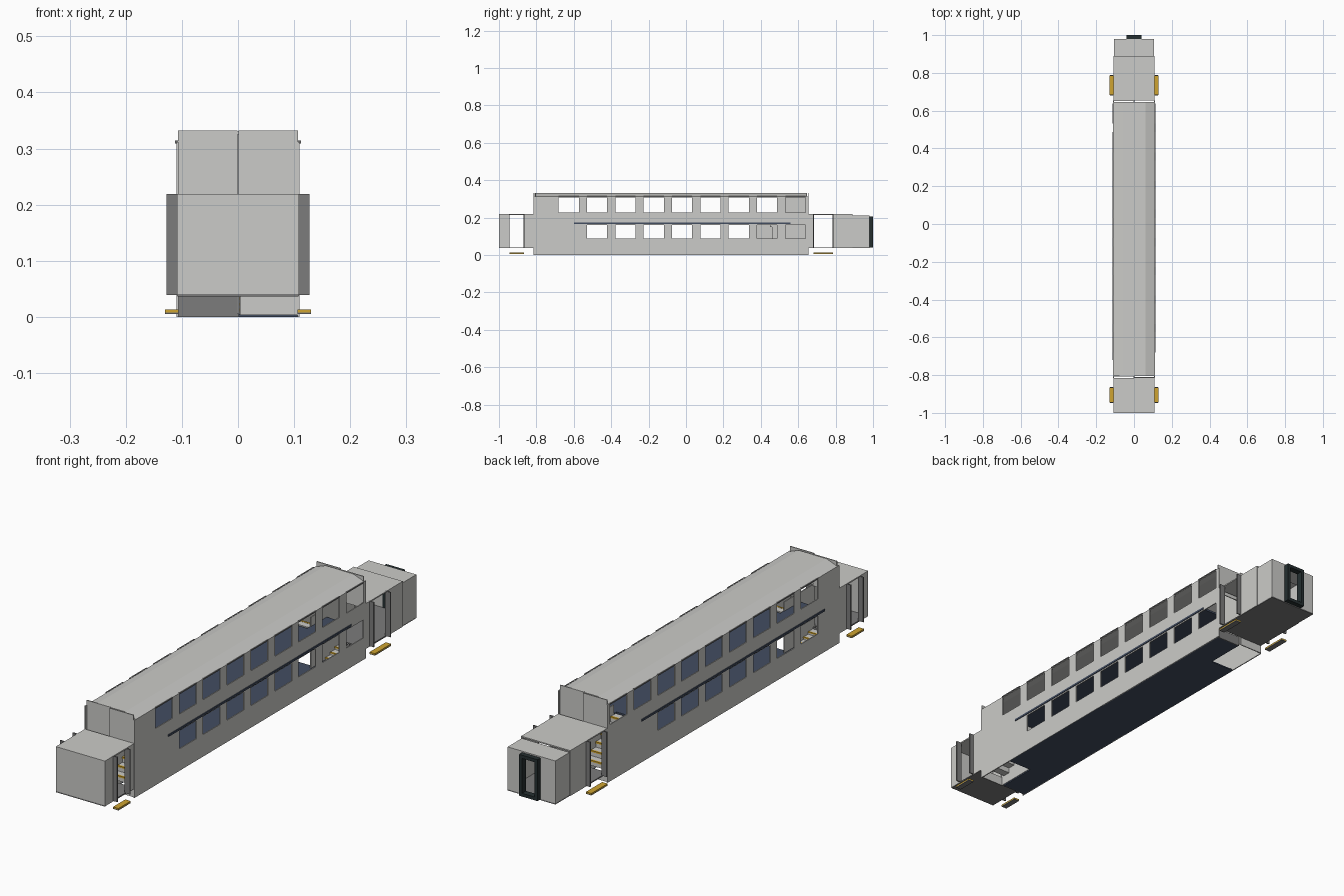
import bpy, bmesh

cube = bpy.data.objects.get("Cube")
if cube:
    bpy.data.objects.remove(cube, do_unlink=True)


def material(name, rgb):
    m = bpy.data.materials.new(name)
    m.use_nodes = True
    m.diffuse_color = (*rgb, 1)
    m.node_tree.nodes["Principled BSDF"].inputs["Base Color"].default_value = (*rgb, 1)
    return m


LIGHT = material("light grey", (0.6, 0.6, 0.58))
DARK = material("dark grey", (0.2, 0.2, 0.2))
NAVY = material("navy floor", (0.055, 0.075, 0.12))
GOLD = material("step yellow", (0.62, 0.37, 0.03))
BLACK = material("gangway rubber", (0.018, 0.028, 0.03))


def finish(name, bm, mat):
    bmesh.ops.recalc_face_normals(bm, faces=bm.faces)
    me = bpy.data.meshes.new(name)
    bm.to_mesh(me)
    bm.free()
    ob = bpy.data.objects.new(name, me)
    me.materials.append(mat)
    bpy.context.collection.objects.link(ob)
    return ob


def box(name, xs, ys, zs, mat=LIGHT):
    lo = [min(p) for p in (xs, ys, zs)]
    hi = [max(p) for p in (xs, ys, zs)]
    bm = bmesh.new()
    bmesh.ops.create_cube(bm, size=1)
    for v in bm.verts:
        v.co = [hi[i] if v.co[i] > 0 else lo[i] for i in range(3)]
    return finish(name, bm, mat)


MID = -0.08             # centre of the tall body along y
FRONT, REAR = -0.815, 0.655
W = 0.11                # half width


def turned(s, pair, centre=0.0):
    """Pair of coordinates, turned half round for s = -1."""
    return [centre + s * (p - centre) for p in pair]


# Side walls: a grid of cells with the window cells left out
def side_wall(name, s, holes):
    ys = sorted({FRONT, REAR} | {v for h in holes for v in h[:2]})
    zs = sorted({0.0, 0.312} | {v for h in holes for v in h[2:]})
    bm = bmesh.new()
    for y0, y1 in zip(ys, ys[1:]):
        for z0, z1 in zip(zs, zs[1:]):
            cy, cz = (y0 + y1) / 2, (z0 + z1) / 2
            if any(a < cy < b and c < cz < d for a, b, c, d in holes):
                continue
            bm.faces.new([bm.verts.new((s * W, y, z)) for y, z in
                          ((y0, z0), (y1, z0), (y1, z1), (y0, z1))])
    bmesh.ops.remove_doubles(bm, verts=bm.verts, dist=1e-5)
    ob = finish(name, bm, LIGHT)
    for p in ob.data.polygons:
        if p.normal.x * s < 0:
            p.flip()
    ob.data.update()
    mod = ob.modifiers.new("thickness", "SOLIDIFY")
    mod.thickness = 0.004
    mod.offset = -1


centres = [-0.627 + 0.1515 * i for i in range(9)]
for s, side, lower in ((1, "left", centres[1:]), (-1, "right", centres[:7])):
    holes = [(c - 0.054, c + 0.054, 0.228, 0.31) for c in centres]
    holes += [(c - 0.054, c + 0.054, 0.088, 0.16) for c in lower]
    side_wall(side + "_side_wall", s, holes)
    for c in centres:
        box(side + "_window_lip", (s * 0.107, s * 0.1125), (c - 0.054, c + 0.054),
            (0.309, 0.314), DARK)

# Roof with sloped shoulders
top = [(-W, 0.312), (-0.062, 0.33), (0.062, 0.33), (W, 0.312)]
outline = top + [(x, z - 0.005) for x, z in reversed(top)]
bm = bmesh.new()
f = bm.faces.new([bm.verts.new((x, FRONT + 0.01, z)) for x, z in outline])
ext = bmesh.ops.extrude_face_region(bm, geom=[f])["geom"]
for v in ext:
    if isinstance(v, bmesh.types.BMVert):
        v.co.y = REAR - 0.01
finish("roof", bm, LIGHT)

# Both body ends: the second is the first turned half round
for s, end in ((1, "front"), (-1, "rear")):
    def part(name, xs, ys, zs, mat=LIGHT):
        box(end + "_" + name, turned(s, xs), turned(s, ys, MID), zs, mat)

    # Bulkhead halves, standing above the roof shoulders
    part("bulkhead_up_side", (0.001, 0.107), (FRONT, FRONT + 0.004), (0.205, 0.332))
    part("bulkhead_down_side", (-0.107, -0.001), (FRONT + 0.008, FRONT + 0.012), (0.205, 0.332))
    part("sill_up_side", (0.004, 0.107), (FRONT, FRONT + 0.004), (0.003, 0.04))
    part("sill_down_side", (-0.107, 0.002), (FRONT + 0.008, FRONT + 0.012), (0.0, 0.04), DARK)
    part("stair_divider", (-0.002, 0.002), (FRONT, -0.62), (0.005, 0.21))

    # Floors, leaving the stairwell open; the upper one shows as a stripe outside
    part("lower_floor", (0, 0.108), (-0.64, MID), (0, 0.005), NAVY)
    part("lower_floor_by_stairs", (-0.108, 0), (FRONT + 0.012, MID), (0, 0.005), NAVY)
    part("upper_floor", (0, 0.113), (-0.6, MID), (0.165, 0.173), NAVY)
    part("upper_floor_by_stairs", (-0.113, 0), (-0.72, MID), (0.165, 0.173), NAVY)

    # Stairs up to the upper deck, with yellow nosings
    steps = 6
    rise, run = 0.13 / steps, 0.19 / steps
    for i in range(steps):
        y, z = FRONT + 0.015 + i * run, 0.042 + (i + 1) * rise
        part("stair_up", (0.003, 0.105), (y, y + run), (z - rise, z))
        part("stair_nosing", (0.003, 0.105), (y - 0.003, y + 0.005), (z - 0.005, z + 0.001), GOLD)
    # Stairs down to the lower deck
    for i in range(3):
        y = FRONT + 0.015 + i * 0.03
        part("stair_down", (-0.105, -0.003), (y, y + 0.03), (0.004, 0.034 - i * 0.01))
        part("stair_down_nosing", (-0.105, -0.003), (y + 0.025, y + 0.031),
             (0.03 - i * 0.01, 0.035 - i * 0.01), GOLD)

box("upper_partition", (-0.002, 0.002), (0.53, 0.645), (0.173, 0.326))

# Low entrance sections with a doorway on each side
sections = (("front", -1.0, FRONT, -0.945, -0.865), ("rear", REAR, 0.89, 0.682, 0.787))
for end, y0, y1, d0, d1 in sections:
    box(end + "_entrance_roof", (-0.109, 0.109), (y0, y1), (0.214, 0.219))
    box(end + "_entrance_floor", (-0.108, 0.108), (y0, y1), (0.036, 0.041), DARK)
    for s, side in ((1, "left"), (-1, "right")):
        tag = f"{end}_{side}_"
        for a, b in ((y0, d0), (d1, y1)):
            box(tag + "entrance_wall", (s * 0.105, s * 0.109), (a, b), (0.037, 0.216))
        for d in (d0, d1):
            box(tag + "door_leaf", (s * 0.103, s * 0.127), (d - 0.0025, d + 0.0025),
                (0.039, 0.219), DARK)
        box(tag + "entry_step", (s * 0.106, s * 0.13), (d0 + 0.001, d1 - 0.001),
            (0.008, 0.013), GOLD)
        box(tag + "entry_step_base", (s * 0.106, s * 0.13), (d0 + 0.001, d1 - 0.001),
            (0.005, 0.008), DARK)
box("front_end_wall", (-0.109, 0.109), (-1.0, -0.995), (0.037, 0.219))

# Narrower tail behind the rear entrance, with a through doorway
box("tail_roof", (-0.106, 0.106), (0.89, 0.98), (0.206, 0.211))
box("tail_floor", (-0.106, 0.106), (0.89, 0.98), (0.036, 0.041), DARK)
box("tail_end_lintel", (-0.03, 0.03), (0.976, 0.98), (0.196, 0.21))
for s, side in ((1, "left"), (-1, "right")):
    box(side + "_tail_wall", (s * 0.102, s * 0.106), (0.89, 0.98), (0.037, 0.21))
    box(side + "_tail_end_wall", (s * 0.03, s * 0.106), (0.976, 0.98), (0.037, 0.21))
    box(side + "_gangway_post", (s * 0.028, s * 0.041), (0.975, 1.0), (0.04, 0.206), BLACK)
for name, z in (("gangway_top", 0.193), ("gangway_bottom", 0.04)):
    box(name, (-0.041, 0.041), (0.975, 1.0), (z, z + 0.013), BLACK)
